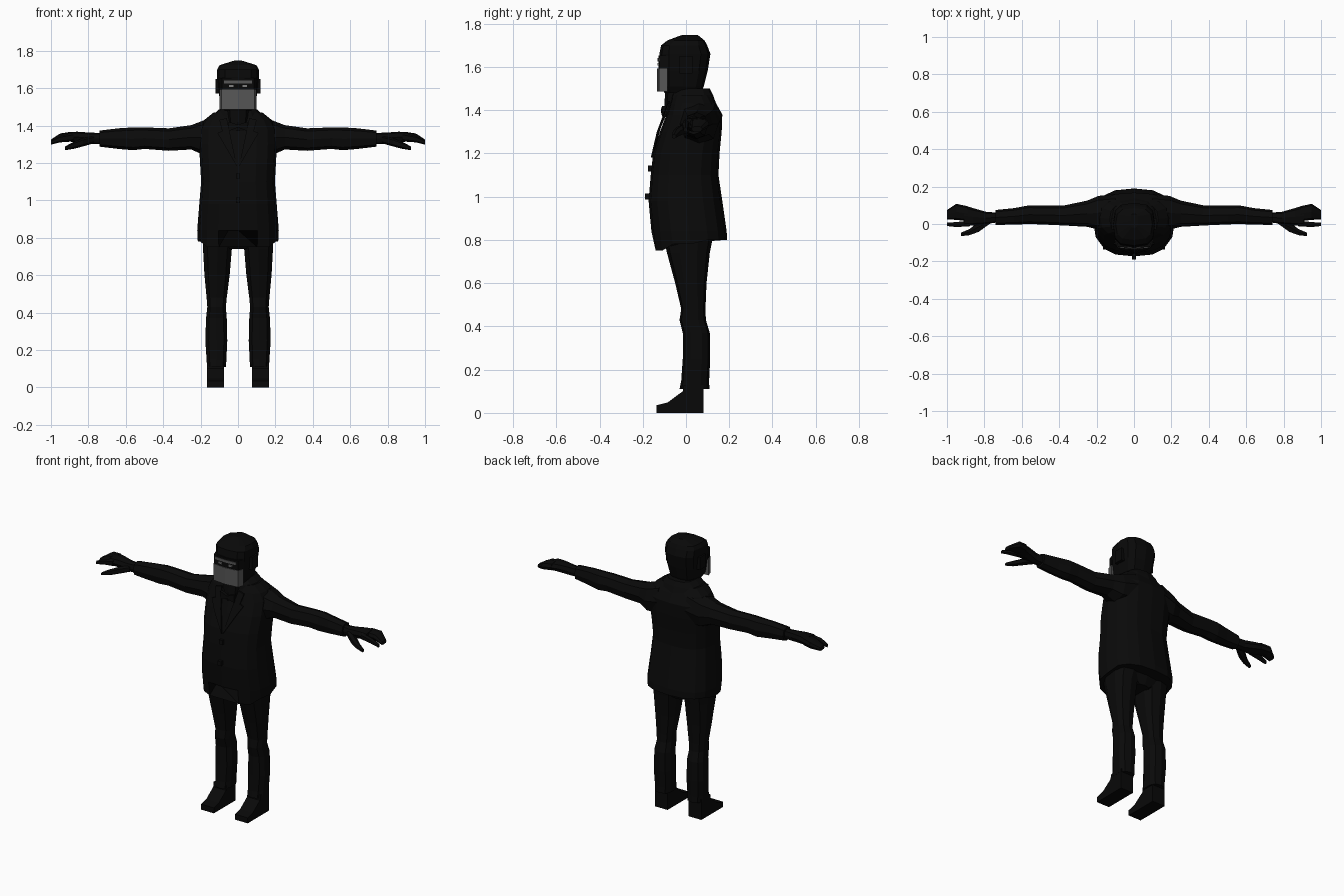
import bpy, bmesh, math


def material(name, v):
    m = bpy.data.materials.new(name)
    m.diffuse_color = (v, v, v, 1)
    return m


COAT = material("coat black", 0.0030)
TROUSER = material("trouser black", 0.0028)
SKIN = material("glove black", 0.0027)
MASK = material("mask grey", 0.095)
EYE = material("eye grey", 0.22)


def finish(name, bm, mat, mirror=False):
    bmesh.ops.recalc_face_normals(bm, faces=bm.faces)
    me = bpy.data.meshes.new(name)
    bm.to_mesh(me)
    bm.free()
    me.materials.append(mat)
    ob = bpy.data.objects.new(name, me)
    bpy.context.collection.objects.link(ob)
    if mirror:
        ob.modifiers.new("Mirror", 'MIRROR').use_mirror_merge = False
    return ob


def loft(name, mat, axis, rings, n=10, p=2.6, mirror=False, tweak=None):
    """Rings are (position, a0, a1, b0, b1); axis z uses a=x, b=y, axis x uses a=y, b=z."""
    bm = bmesh.new()
    loops = []
    for i, (pos, a0, a1, b0, b1) in enumerate(rings):
        loop = []
        for k in range(n):
            t = 2 * math.pi * (k + 0.5 * (n % 4 != 0)) / n
            c, s = math.cos(t), math.sin(t)
            a = (a0 + a1) / 2 + (a1 - a0) / 2 * math.copysign(abs(c) ** (2 / p), c)
            b = (b0 + b1) / 2 + (b1 - b0) / 2 * math.copysign(abs(s) ** (2 / p), s)
            co = (a, b, pos) if axis == 'z' else (pos, a, b)
            loop.append(bm.verts.new(tweak(i, co) if tweak else co))
        loops.append(loop)
    for lo, hi in zip(loops, loops[1:]):
        for k in range(n):
            bm.faces.new((lo[k], lo[(k + 1) % n], hi[(k + 1) % n], hi[k]))
    bm.faces.new(loops[0])
    bm.faces.new(loops[-1])
    return finish(name, bm, mat, mirror)


def prism(name, mat, points, shift, mirror=False):
    """Extrude a flat outline of 3D points by a shift vector."""
    bm = bmesh.new()
    f = bm.faces.new([bm.verts.new(p) for p in points])
    ext = bmesh.ops.extrude_face_region(bm, geom=[f])
    verts = [v for v in ext["geom"] if isinstance(v, bmesh.types.BMVert)]
    bmesh.ops.translate(bm, verts=verts, vec=shift)
    return finish(name, bm, mat, mirror)


def box(name, mat, x0, x1, y0, y1, z0, z1, mirror=False):
    return prism(name, mat, [(x0, y0, z0), (x1, y0, z0), (x1, y1, z0), (x0, y1, z0)],
                 (0, 0, z1 - z0), mirror)


# Coat: hem dips at the front panels and splits on the centre line
def hem(i, co):
    x, y, z = co
    if i == 0:
        if y < -0.1:
            z = 0.93 if abs(x) < 0.02 else 0.75
        elif y > 0.1:
            z = 0.80
    return x, y, z


coat = [(0.78, 0.215, -0.15, 0.19), (0.84, 0.218, -0.16, 0.188), (0.98, 0.207, -0.173, 0.168),
        (1.10, 0.197, -0.163, 0.15), (1.20, 0.203, -0.152, 0.155), (1.30, 0.208, -0.12, 0.165),
        (1.38, 0.205, -0.09, 0.168), (1.43, 0.18, -0.075, 0.14), (1.47, 0.13, -0.06, 0.115)]
loft("coat", COAT, 'z', [(z, -w, w, a, b) for z, w, a, b in coat], 16, 2.6, tweak=hem)

# Upright collar and neck
loft("collar", COAT, 'z', [(1.40, -0.15, 0.15, -0.08, 0.15), (1.47, -0.12, 0.12, -0.07, 0.125),
                           (1.50, -0.085, 0.085, -0.05, 0.11)], 12)
loft("neck_cloth", SKIN, 'z', [(1.37, -0.05, 0.05, -0.105, 0.06), (1.42, -0.06, 0.06, -0.10, 0.07),
                               (1.52, -0.07, 0.07, -0.095, 0.08)], 10)

# Lapels, bow tie and buttons
prism("lapel", COAT, [(0.005, -0.163, 1.18), (0.075, -0.135, 1.30), (0.11, -0.108, 1.36),
                      (0.085, -0.104, 1.37), (0.10, -0.085, 1.43), (0.06, -0.082, 1.44),
                      (0.035, -0.125, 1.32)], (0, 0.009, 0), True)
prism("bow_tie", SKIN, [(0, -0.115, 1.39), (0.05, -0.11, 1.37), (0.05, -0.11, 1.42),
                        (0, -0.115, 1.405)], (0, 0.02, 0), True)
for i, (y, z) in enumerate([(-0.175, 1.13), (-0.19, 1.0)]):
    box("button_%d" % i, COAT, -0.012, 0.012, y, y + 0.03, z - 0.014, z + 0.014)

# Sleeves
loft("sleeve", COAT, 'x', [(0.10, -0.04, 0.16, 1.25, 1.46), (0.19, -0.03, 0.15, 1.245, 1.425),
                           (0.25, -0.015, 0.125, 1.272, 1.402), (0.37, -0.008, 0.10, 1.265, 1.385),
                           (0.50, -0.002, 0.098, 1.275, 1.39), (0.56, 0.0, 0.10, 1.268, 1.39),
                           (0.64, -0.003, 0.085, 1.275, 1.385), (0.74, -0.005, 0.075, 1.287, 1.373)],
     8, 2.4, True)

# Hands: palm, two finger groups and thumb
loft("palm", SKIN, 'x', [(0.72, 0.01, 0.06, 1.30, 1.36), (0.79, 0.0, 0.065, 1.30, 1.362),
                         (0.86, -0.008, 0.085, 1.31, 1.367), (0.91, -0.012, 0.10, 1.315, 1.365)],
     8, 2.6, True)
loft("outer_fingers", SKIN, 'x', [(0.89, 0.015, 0.095, 1.315, 1.366), (0.95, 0.022, 0.108, 1.312, 1.358),
                                  (1.0, 0.025, 0.075, 1.30, 1.325)], 8, 3, True)
loft("index_finger", SKIN, 'x', [(0.88, -0.014, 0.02, 1.315, 1.36), (0.95, -0.018, 0.012, 1.31, 1.345),
                                 (1.0, -0.012, 0.008, 1.298, 1.32)], 6, 2.4, True)
loft("thumb", SKIN, 'x', [(0.77, 0.0, 0.03, 1.305, 1.345), (0.83, -0.045, 0.015, 1.288, 1.332),
                          (0.88, -0.062, -0.025, 1.275, 1.312), (0.925, -0.066, -0.045, 1.268, 1.288)],
     6, 2.4, True)

# Trousers
loft("trouser_leg", TROUSER, 'z', [(0.11, 0.062, 0.168, -0.03, 0.108), (0.15, 0.06, 0.17, -0.022, 0.107),
                                   (0.25, 0.055, 0.177, -0.015, 0.112), (0.37, 0.058, 0.173, -0.015, 0.11),
                                   (0.43, 0.063, 0.166, -0.03, 0.092), (0.48, 0.058, 0.17, -0.022, 0.09),
                                   (0.60, 0.042, 0.182, -0.05, 0.095), (0.74, 0.03, 0.19, -0.088, 0.11),
                                   (0.84, 0.0, 0.195, -0.11, 0.13)], 10, 2.6, True)
loft("hips", TROUSER, 'z', [(0.74, -0.06, 0.06, -0.07, 0.10), (0.79, -0.18, 0.18, -0.10, 0.12),
                            (0.90, -0.19, 0.19, -0.13, 0.13)], 12)

# Shoes: side profile pushed across the foot
prism("shoe", SKIN, [(0.075, -0.137, 0), (0.075, 0.08, 0), (0.075, 0.08, 0.13), (0.075, -0.01, 0.13),
                     (0.075, -0.015, 0.10), (0.075, -0.085, 0.048), (0.075, -0.137, 0.035)],
      (0.09, 0, 0), True)

# Head with hood
head = [(1.48, 0.075, -0.10, 0.07), (1.51, 0.092, -0.115, 0.082), (1.58, 0.104, -0.12, 0.10),
        (1.66, 0.112, -0.123, 0.113), (1.70, 0.111, -0.115, 0.098), (1.723, 0.098, -0.085, 0.085),
        (1.747, 0.02, -0.02, 0.055)]
loft("hood", SKIN, 'z', [(z, -w, w, a, b) for z, w, a, b in head], 12, 3)
box("ear", SKIN, 0.095, 0.12, -0.03, 0.03, 1.57, 1.65, True)

# Lower face mask, brow strip and eyes
prism("face_mask", MASK, [(-0.1, -0.085, 1.487), (-0.088, -0.124, 1.487), (0, -0.134, 1.487),
                          (0.088, -0.124, 1.487), (0.1, -0.085, 1.487)], (0, 0, 0.106))
prism("eye_band", SKIN, [(-0.1, -0.08, 1.593), (-0.085, -0.122, 1.593), (0, -0.128, 1.593),
                         (0.085, -0.122, 1.593), (0.1, -0.08, 1.593)], (0, 0, 0.06))
prism("brow_strip", MASK, [(-0.075, -0.12, 1.626), (-0.075, -0.127, 1.626), (0, -0.132, 1.626),
                           (0.075, -0.127, 1.626), (0.075, -0.12, 1.626)], (0, 0, 0.016))
box("eye", EYE, 0.025, 0.048, -0.132, -0.123, 1.607, 1.618, True)
